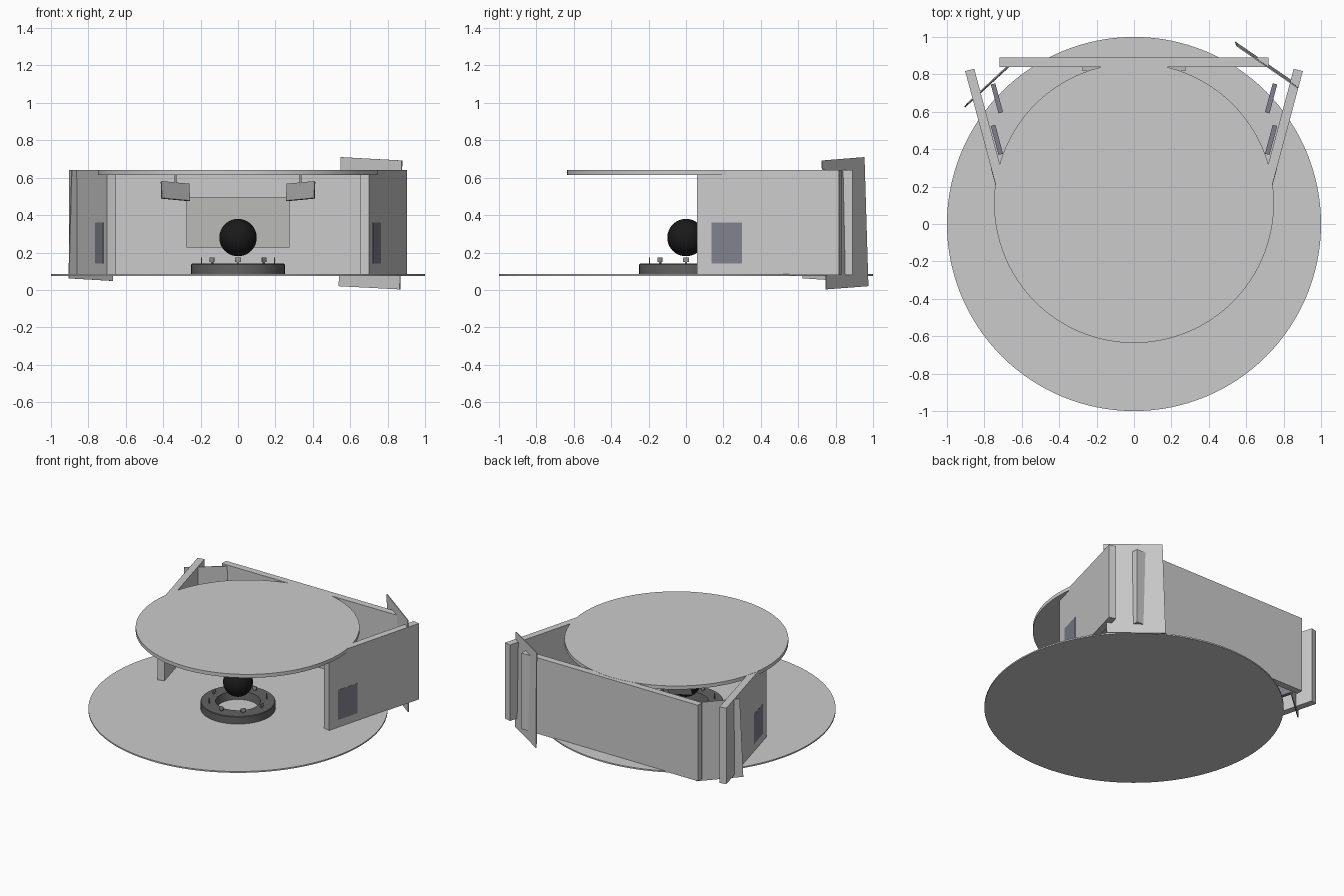
import bpy, bmesh, math
from mathutils import Vector, Matrix

if "Cube" in bpy.data.objects:
    bpy.data.objects.remove(bpy.data.objects["Cube"])


def material(name, rgb):
    m = bpy.data.materials.new(name)
    m.diffuse_color = (*rgb, 1)
    m.use_nodes = True
    m.node_tree.nodes["Principled BSDF"].inputs["Base Color"].default_value = m.diffuse_color
    return m


SCREEN = material("screen_grey", (0.22, 0.22, 0.27))
PALE = material("display_grey", (0.5, 0.5, 0.48))
DARK = material("console_grey", (0.12, 0.12, 0.12))
MID = material("monitor_grey", (0.3, 0.3, 0.3))
BLACK = material("black", (0.01, 0.01, 0.01))


def paint(ob, name, mat):
    ob.name = name
    if mat:
        ob.data.materials.append(mat)
    return ob


def box(name, loc, size, rot=(0, 0, 0), mat=None):
    bpy.ops.mesh.primitive_cube_add(size=1, location=loc, rotation=rot)
    ob = bpy.context.object
    ob.scale = size
    return paint(ob, name, mat)


def disc(name, loc, r, h, mat=None, n=96):
    bpy.ops.mesh.primitive_cylinder_add(vertices=n, radius=r, depth=h, location=loc)
    bpy.ops.object.shade_smooth_by_angle()
    return paint(bpy.context.object, name, mat)


def panel(name, corners, thick=0.006):
    me = bpy.data.meshes.new(name)
    me.from_pydata(corners, [], [(0, 1, 2, 3)])
    ob = bpy.data.objects.new(name, me)
    bpy.context.collection.objects.link(ob)
    mod = ob.modifiers.new("thickness", 'SOLIDIFY')
    mod.thickness = thick
    mod.offset = 0
    return ob


# floor and roof
disc("floor", (0, 0, 0.08), 1.0, 0.01, n=128)
disc("roof", (0, 0.112, 0.628), 0.748, 0.026, n=128)

# back wall with wide display
box("back_wall", (0, 0.865, 0.36), (1.44, 0.05, 0.56))
box("back_display", (0, 0.829, 0.363), (0.55, 0.022, 0.27), mat=PALE)

# splayed side walls, outer windows, inner screens and hanging monitors
TILT = math.radians(15)
for side, s in (("right", 1), ("left", -1)):
    rot = (0, 0, -s * TILT)
    box(side + "_wall", (s * 0.777, 0.445, 0.36), (0.05, 0.784, 0.56), rot)
    box(side + "_window", (s * 0.7405, 0.218, 0.25), (0.006, 0.17, 0.22), rot, SCREEN)
    for i, y in enumerate((0.45, 0.672)):
        box(f"{side}_inner_screen_{i}", (s * 0.733, y, 0.25), (0.025, 0.16, 0.22), rot, SCREEN)
    box(side + "_monitor", (s * 0.335, 0.55, 0.528), (0.16, 0.012, 0.095),
        (math.radians(-18), math.radians(-s * 5), math.radians(-s * 20)), MID)
    box(side + "_monitor_stem", (s * 0.335, 0.558, 0.573), (0.01, 0.01, 0.09), mat=MID)

# skewed corner panels
panel("right_corner_panel", [(0.55, 0.952, 0.71), (0.877, 0.727, 0.692),
                             (0.866, 0.749, 0.003), (0.54, 0.973, 0.02)])
panel("left_corner_panel", [(-0.89, 0.645, 0.642), (-0.67, 0.85, 0.63),
                            (-0.67, 0.84, 0.048), (-0.905, 0.625, 0.062)])

# ring console, lathed from its cross-section
bm = bmesh.new()
prof = [(0.14, 0.085), (0.25, 0.085), (0.25, 0.136), (0.246, 0.14), (0.15, 0.14)]
vs = [bm.verts.new((r, 0, z)) for r, z in prof]
es = [bm.edges.new((vs[i], vs[(i + 1) % len(vs)])) for i in range(len(vs))]
bmesh.ops.spin(bm, geom=vs + es, cent=(0, 0, 0), axis=(0, 0, 1),
               angle=math.tau, steps=64, use_merge=False)
bmesh.ops.remove_doubles(bm, verts=bm.verts, dist=1e-4)
bmesh.ops.recalc_face_normals(bm, faces=bm.faces)
me = bpy.data.meshes.new("console_ring")
bm.to_mesh(me)
bm.free()
ring = bpy.data.objects.new("console_ring", me)
bpy.context.collection.objects.link(ring)
paint(ring, "console_ring", DARK)
bpy.context.view_layer.objects.active = ring
bpy.ops.object.select_all(action='DESELECT')
ring.select_set(True)
bpy.ops.object.shade_smooth_by_angle()

# eight small screens on posts around the console
for i in range(8):
    a = i * math.tau / 8
    c, s = 0.195 * math.cos(a), 0.195 * math.sin(a)
    box(f"console_screen_{i}", (c, s, 0.161), (0.006, 0.032, 0.024), (0, 0, a), MID)
    box(f"console_post_{i}", (c, s, 0.145), (0.006, 0.012, 0.012), (0, 0, a), MID)

# central globe
bpy.ops.mesh.primitive_uv_sphere_add(segments=48, ring_count=24, radius=0.1, location=(0, 0, 0.28))
bpy.ops.object.shade_smooth()
paint(bpy.context.object, "globe", BLACK)
